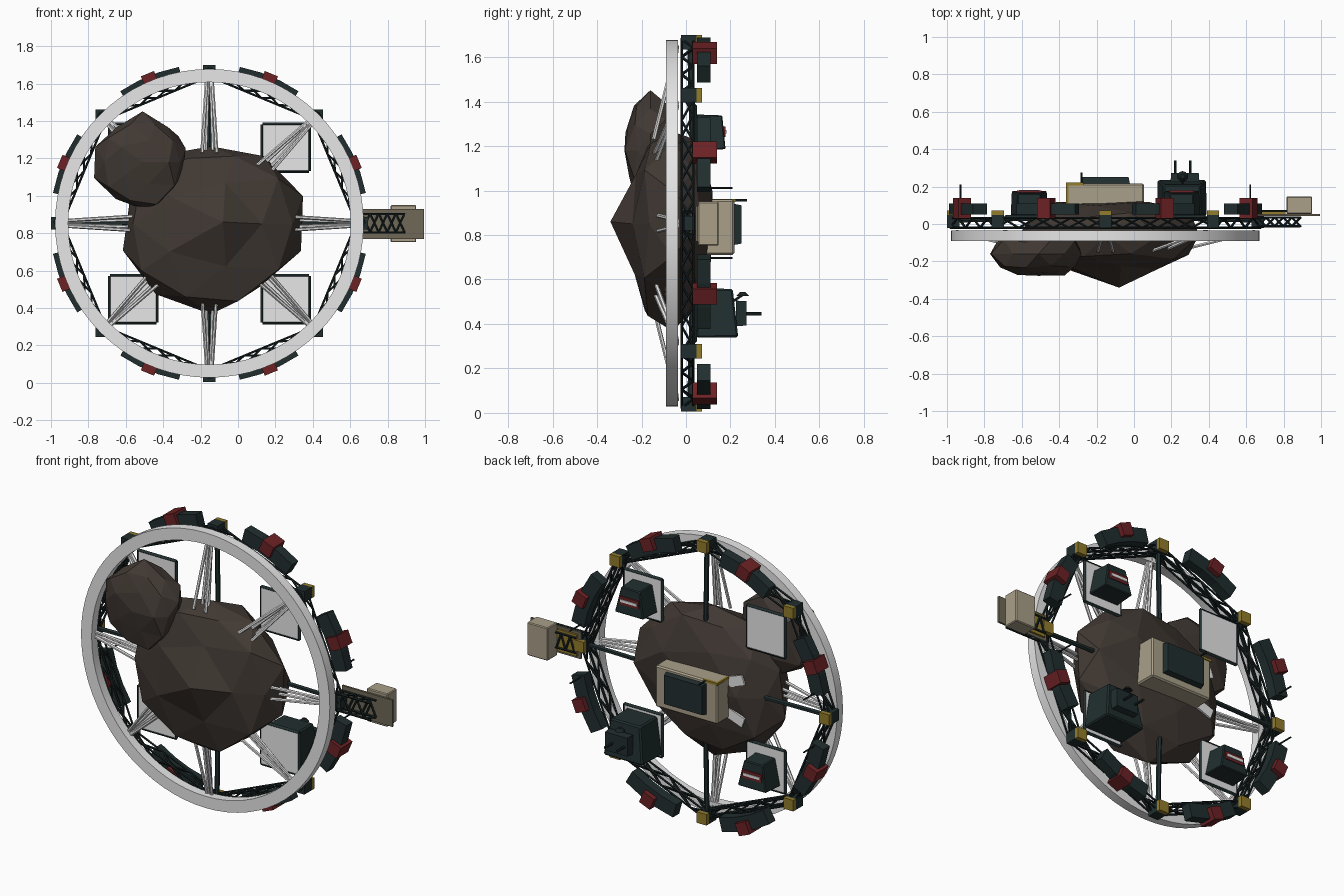
import bpy, bmesh, math, random
from mathutils import Vector, Matrix

if "Cube" in bpy.data.objects:
    bpy.data.objects.remove(bpy.data.objects["Cube"])

CX, CZ = -0.153, 0.853          # centre of the ring


def material(name, r, g, b):
    m = bpy.data.materials.new(name)
    m.diffuse_color = (r, g, b, 1)
    m.use_nodes = True
    m.node_tree.nodes["Principled BSDF"].inputs["Base Color"].default_value = m.diffuse_color
    return m


WHITE = material("light grey", 0.83, 0.83, 0.83)
DARK = material("dark teal", 0.015, 0.027, 0.028)
BLACK = material("truss black", 0.010, 0.017, 0.017)
RED = material("dark red", 0.15, 0.016, 0.018)
YELLOW = material("ochre yellow", 0.29, 0.20, 0.025)
BEIGE = material("beige", 0.40, 0.35, 0.25)
OLIVE = material("olive grey", 0.16, 0.14, 0.095)
ROCK = material("rock brown", 0.052, 0.040, 0.033)


def finish(bm, name, mat):
    bmesh.ops.recalc_face_normals(bm, faces=bm.faces)
    me = bpy.data.meshes.new(name)
    bm.to_mesh(me)
    bm.free()
    me.materials.append(mat)
    ob = bpy.data.objects.new(name, me)
    bpy.context.collection.objects.link(ob)
    return ob


def polar(r, deg, y):
    a = math.radians(deg)
    return Vector((CX + r * math.cos(a), y, CZ + r * math.sin(a)))


def box(name, mat, x, y, z, deg=0, taper=(1, 1), bevel=0, top=1, lean=0):
    """Box from (min, max) ranges; taper scales its back (+y) face, top narrows
    its upper face in x, lean pulls the upper back edge forward."""
    c = Vector((sum(x) / 2, sum(y) / 2, sum(z) / 2))
    bm = bmesh.new()
    bmesh.ops.create_cube(bm, size=1)
    for v in bm.verts:
        tx, tz = taper if v.co.y > 0 else (1, 1)
        up, back = v.co.z > 0, v.co.y > 0
        v.co = Vector((v.co.x * (x[1] - x[0]) * tx * (top if up else 1),
                       v.co.y * (y[1] - y[0]) - (lean if up and back else 0),
                       v.co.z * (z[1] - z[0]) * tz))
    if bevel:
        bmesh.ops.bevel(bm, geom=bm.edges[:], offset=bevel, segments=1, affect='EDGES')
    bm.transform(Matrix.Translation(c) @ Matrix.Rotation(-math.radians(deg), 4, 'Y'))
    return finish(bm, name, mat)


def ring_box(name, mat, r, y, width, deg, turn=True):
    """Box on the ring: r and y are ranges, width is tangential."""
    c = polar(sum(r) / 2, deg, 0)
    h = (r[1] - r[0]) / 2
    return box(name, mat, (c.x - h, c.x + h), y, (c.z - width / 2, c.z + width / 2), deg if turn else 0)


def rods(name, mat, pairs, radius, sides=5):
    bm = bmesh.new()
    for a, b in pairs:
        a, b = Vector(a), Vector(b)
        d = b - a
        m = Matrix.Translation((a + b) / 2) @ d.to_track_quat('Z', 'Y').to_matrix().to_4x4()
        bmesh.ops.create_cone(bm, cap_ends=True, segments=sides, radius1=radius,
                              radius2=radius, depth=d.length, matrix=m)
    return finish(bm, name, mat)


def truss(lines, n):
    """Four chords with zigzag bracing; lines are four (start, end) pairs in order round the section."""
    out = list(lines)
    for k in range(4):
        p, q = lines[k], lines[(k + 1) % 4]
        if k % 2:
            p, q = q, p
        for i in range(n):
            out.append((p[0].lerp(p[1], i / n), q[0].lerp(q[1], (i + 1) / n)))
            p, q = q, p
    return out


# Outer light ring, lathed from a rectangular section
bm = bmesh.new()
sec = [bm.verts.new((CX + r, y, CZ)) for r, y in ((0.755, -0.09), (0.825, -0.09), (0.825, -0.035), (0.755, -0.035))]
edges = [bm.edges.new((sec[i], sec[(i + 1) % 4])) for i in range(4)]
bmesh.ops.spin(bm, geom=sec + edges, cent=(CX, 0, CZ), axis=(0, 1, 0), angle=2 * math.pi, steps=72, use_merge=True)
bmesh.ops.remove_doubles(bm, verts=bm.verts, dist=1e-4)
ring = finish(bm, "outer_ring", WHITE)
bpy.context.view_layer.objects.active = ring
ring.select_set(True)
bpy.ops.object.shade_smooth_by_angle()

# Octagonal truss behind the ring
pairs = []
for k in range(8):
    a, b = 45 * k, 45 * k + 45
    pairs += truss([(polar(r, a, y), polar(r, b, y)) for r, y in
                    ((0.83, -0.02), (0.83, 0.033), (0.785, 0.033), (0.785, -0.02))], 6)
rods("octagon_truss", BLACK, pairs, 0.006)

# Truss nodes, curved modules with red units
for k in range(8):
    a = 45 * k
    ring_box("node_block", DARK, (0.781, 0.847), (-0.022, 0.048), 0.066, a, False)
    ring_box("node_cap", YELLOW, (0.781, 0.847), (0.048, 0.072), 0.066, a, False)
    m = a + 22.5
    for off in (-7.6, 0, 7.6):
        ring_box("arc_module", DARK, (0.765, 0.85), (0.05, 0.11), 0.115, m + off)
    ring_box("red_unit", RED, (0.792, 0.866), (0.03, 0.14), 0.076, m)
aerials = []
for a in (11.5, -11.5, 168.5, 191.5):
    aerials.append((polar(0.79, a, 0.10), polar(0.79, a, 0.21)))
rods("module_aerials", BLACK, aerials, 0.005)

# Dark rear spokes and light rod bundles to the rock
rods("rear_spokes", DARK, [(polar(0.79, a, 0.02), polar(0.36, a, 0.03)) for a in (0, 90, 180, 270)], 0.014, 6)
bundle = []
for a in range(0, 360, 45):
    tip, root = (0.80, 0.38) if a % 90 == 0 else (0.76, 0.39)
    for s, y in ((-6, -0.145), (6, -0.145), (-3, -0.09), (3, -0.09)):
        bundle.append((polar(tip, a + s * 0.15, -0.04), polar(root, a + s, y)))
rods("anchor_rods", WHITE, bundle, 0.0095, 6)


# Two-lobed rock
def rock(name, centre, size, spike, rough, seed):
    rng = random.Random(seed)
    bm = bmesh.new()
    bmesh.ops.create_icosphere(bm, subdivisions=2, radius=1)
    bm.transform(Matrix.Rotation(math.radians(90), 4, 'X'))
    for v in bm.verts:
        n = v.co.copy()
        f = 1 + rng.uniform(-rough, rough)
        ny = math.copysign(abs(n.y) ** 0.75, n.y)
        v.co = Vector((n.x * size[0] * f, ny * size[1] * f, n.z * size[2] * f)) + Vector(centre)
        if n.y < -0.98 and spike:
            v.co = Vector(spike)
    return finish(bm, name, ROCK)


rock("rock_main_lobe", (-0.145, -0.06, 0.85), (0.485, 0.19, 0.45), (-0.08, -0.34, 0.86), 0.095, 4)
rock("rock_small_lobe", (-0.51, -0.16, 1.18), (0.25, 0.12, 0.25), None, 0.10, 21)

# Diagonal panels with dark frames
for px in (-0.56, 0.255):
    for pz in (0.447, 1.257):
        h = 0.125
        box("square_panel", WHITE, (px - h, px + h), (0.03, 0.046), (pz - h, pz + h))
        c = [Vector((px + sx * h, 0.038, pz + sz * h)) for sx, sz in ((-1, -1), (1, -1), (1, 1), (-1, 1))]
        rods("panel_frame", DARK, [(c[i], c[(i + 1) % 4]) for i in range(4)], 0.011, 4)

# Small trapezoid equipment pods with striped plates
for px, pz in ((-0.56, 0.44), (0.255, 1.262)):
    box("equipment_pod", DARK, (px - 0.10, px + 0.10), (0.046, 0.178), (pz - 0.08, pz + 0.08),
        0, (0.94, 0.95), 0.005, 0.66, 0.015)
    box("pod_red_plate", RED, (px - 0.065, px + 0.065), (0.169, 0.178), (pz - 0.022, pz + 0.026))
    box("pod_light_stripe", WHITE, (px - 0.054, px + 0.054), (0.176, 0.182), (pz - 0.006, pz + 0.010))

# Large pod with antenna gear
box("large_pod", DARK, (0.122, 0.39), (0.046, 0.235), (0.338, 0.56), 0, (0.97, 0.98), 0.008, 0.76, 0.025)
box("large_pod_plate", DARK, (0.195, 0.35), (0.225, 0.272), (0.39, 0.505), 0, (0.95, 0.95))
rods("large_pod_posts", BLACK, [((x, 0.26, 0.445), (x, 0.34, 0.445)) for x in (0.22, 0.30)], 0.008, 6)
bm = bmesh.new()
bmesh.ops.create_cone(bm, cap_ends=True, segments=10, radius1=0.028, radius2=0.012, depth=0.018,
                      matrix=Matrix.Translation((0.26, 0.255, 0.535)))
finish(bm, "large_pod_dish", BLACK)
rods("dish_stem", BLACK, [((0.26, 0.21, 0.50), (0.26, 0.255, 0.53))], 0.006)

# Central beige cabin on the back of the rock
box("central_cabin", BEIGE, (-0.36, 0.055), (0.04, 0.217), (0.71, 0.96), 0, (0.99, 0.99), 0.008)
box("cabin_hatch", DARK, (-0.288, -0.022), (0.215, 0.25), (0.755, 0.94), 0, (0.95, 0.93))
box("cabin_trim", YELLOW, (-0.362, -0.27), (0.205, 0.222), (0.948, 0.962))
box("cabin_side_trim", YELLOW, (-0.363, -0.35), (0.11, 0.222), (0.948, 0.962))
for z in (0.725, 0.945):
    box("cabin_side_plate", WHITE, (-0.46, -0.35), (0.10, 0.112), (z - 0.03, z + 0.03), 20 if z < 0.8 else -20)
rods("cabin_aerial", BLACK, [((-0.28, 0.215, 0.955), (-0.28, 0.275, 0.955))], 0.006)

# Side arm with truss and end box
box("arm_plate", OLIVE, (0.66, 0.995), (0.042, 0.054), (0.77, 0.93))
box("arm_yellow_mount", YELLOW, (0.68, 0.81), (0.054, 0.066), (0.785, 0.915))
box("arm_end_box", BEIGE, (0.815, 0.953), (0.054, 0.147), (0.752, 0.95), 0, (1, 1), 0.005)
arm = [(Vector((0.66, y, CZ + z)), Vector((0.89, y, CZ + z))) for y, z in
       ((-0.012, -0.05), (-0.012, 0.05), (0.035, 0.05), (0.035, -0.05))]
rods("arm_truss", BLACK, truss(arm, 5), 0.0065)
# Lattice over the yellow mount
low, high = [0.69, 0.75, 0.81], [0.72, 0.78]
zig = [(x, 0.07, CZ + (0.045 if i % 2 else -0.045)) for i, x in enumerate((0.69, 0.72, 0.75, 0.78, 0.81))]
rods("mount_lattice", BLACK, list(zip(zig, zig[1:])) +
     [((0.68, 0.07, CZ + s), (0.815, 0.07, CZ + s)) for s in (-0.045, 0.045)], 0.0065)
